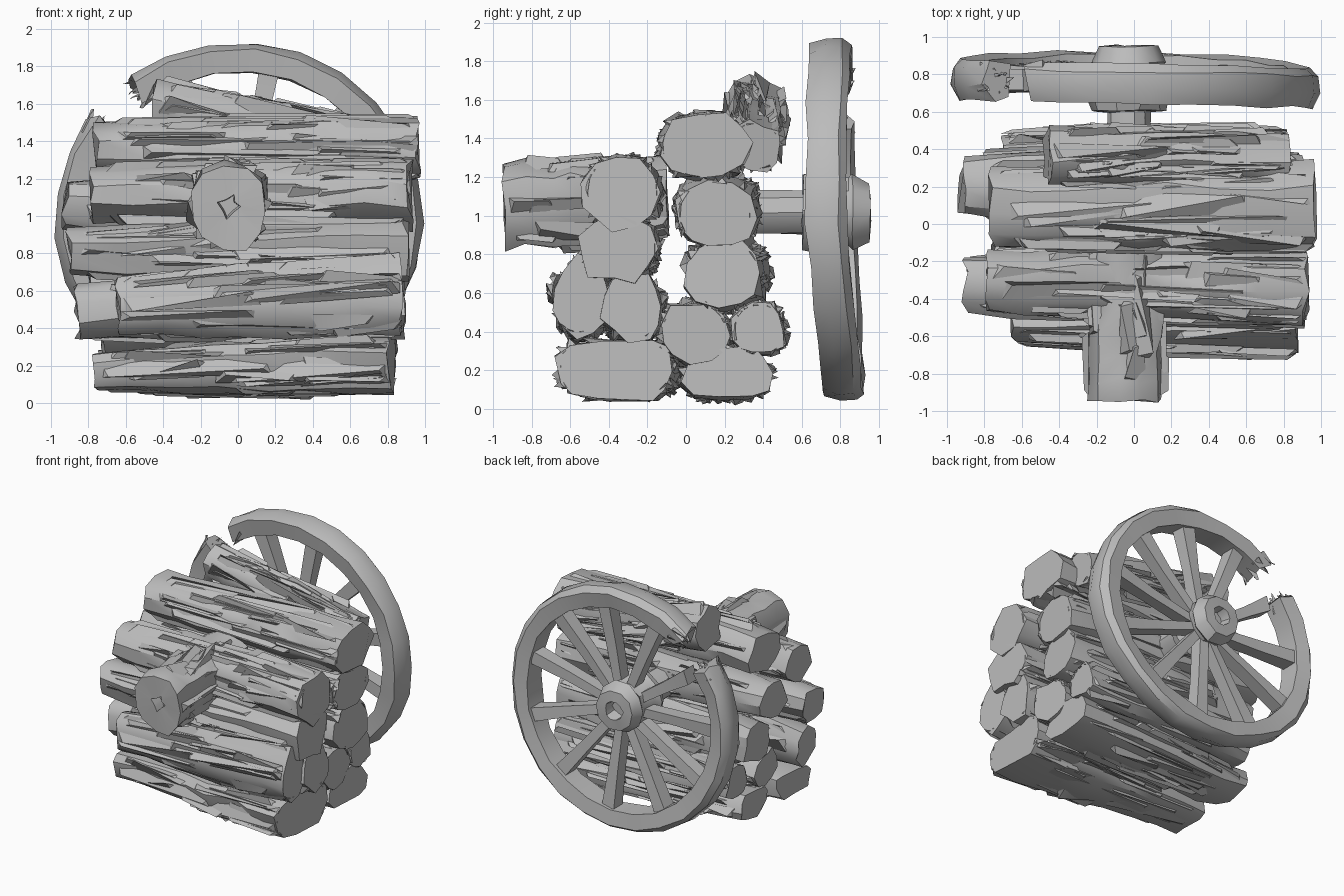
import bpy, bmesh, math, random
from mathutils import Vector

rng = random.Random(11)
if "Cube" in bpy.data.objects:
    bpy.data.objects.remove(bpy.data.objects["Cube"])

mat = bpy.data.materials.new("weathered_grey_wood")
mat.use_nodes = True
GREY = (0.5, 0.5, 0.5, 1)
mat.diffuse_color = GREY
mat.node_tree.nodes["Principled BSDF"].inputs["Base Color"].default_value = GREY


def jit(a):
    return rng.uniform(-a, a)


def finish(bm, name, angle=35):
    bmesh.ops.recalc_face_normals(bm, faces=bm.faces)
    me = bpy.data.meshes.new(name)
    bm.to_mesh(me)
    bm.free()
    me.materials.append(mat)
    ob = bpy.data.objects.new(name, me)
    bpy.context.collection.objects.link(ob)
    bpy.ops.object.select_all(action='DESELECT')
    ob.select_set(True)
    bpy.context.view_layer.objects.active = ob
    bpy.ops.object.shade_smooth_by_angle(angle=math.radians(angle))


def loft(bm, rings):
    """Skin a list of equal-length point rings and cap both ends."""
    vs = [[bm.verts.new(p) for p in r] for r in rings]
    n = len(vs[0])
    for a, b in zip(vs, vs[1:]):
        for j in range(n):
            k = (j + 1) % n
            bm.faces.new((a[j], a[k], b[k], b[j]))
    bm.faces.new(vs[0])
    bm.faces.new(vs[-1])


def squash(c, power):
    return math.copysign(abs(c) ** power, c)


def log(name, p0, p1, ru, rv, sides=11, slivers=46, rough=0.026, box=0.9,
        start=1.0, end=1.0, bulge=0.0, hole=False):
    p0, p1 = Vector(p0), Vector(p1)
    axis = (p1 - p0).normalized()
    u = Vector((0, 1, 0)) if abs(axis.x) > 0.5 else Vector((1, 0, 0))
    u = (u - axis * u.dot(axis)).normalized()
    v = axis.cross(u)
    length = (p1 - p0).length
    groove = [rng.uniform(0.88, 1.08) for _ in range(sides)]

    def at(t, a, s, lift=0.0):
        k = min(max(t, 0), 1)
        s *= start + (end - start) * min(1, k * 1.6) + bulge * math.sin(math.pi * k)
        return (p0 + axis * (t * length) + u * (squash(math.cos(a), box) * (ru * s + lift))
                + v * (squash(math.sin(a), box) * (rv * s + lift)))

    # core with lengthwise grooves and a slight wobble
    bm = bmesh.new()
    rings = []
    for i in range(8):
        t = i / 7
        slip = 0.012 if i in (0, 7) else 0.03
        sway = u * jit(0.01) + v * jit(0.01)
        rings.append([at(t + jit(slip), j * math.tau / sides + jit(0.08), groove[j] + jit(0.07)) + sway
                      for j in range(sides)])
    if hole:
        # knot hole sunk into the outer end
        for t, s in ((0.0, 0.3), (0.1, 0.25)):
            rings.insert(0, [at(t, j * math.tau / sides, s * (0.6 + 0.4 * (j % 3 == 0)))
                             for j in range(sides)])
    loft(bm, rings)
    # long flakes of torn bark lying along the log
    for _ in range(slivers):
        a, w = rng.uniform(0, math.tau), rng.uniform(0.14, 0.36)
        t = rng.uniform(0.0, 0.75)
        e = min(1.0, t + rng.uniform(0.2, 0.6))
        h0, h1 = rng.uniform(0, rough), rng.uniform(0, rough)
        flake = [[at(q, a - w * k, 0.9), at(q + d, a + jit(w), 1.0, h), at(q + jit(0.01), a + w * k, 0.9)]
                 for q, d, h, k in ((t, 0.03, h0, 1), (e, -0.03, h1, 0.6))]
        loft(bm, flake)
    finish(bm, name)


# Stacked logs: thin end (x, y, z), thick end (x, y, z), half-width, half-height,
# cross-section boxiness, thin-end scale, mid bulge
stack = {
    "bottom_front_log": ((-0.76, -0.27, 0.18), (0.82, -0.37, 0.21), 0.31, 0.155, 0.6, 0.65, 0.0),
    "bottom_back_log": ((-0.74, 0.20, 0.17), (0.82, 0.22, 0.18), 0.24, 0.14, 0.8, 0.8, 0.0),
    "low_middle_log": ((-0.72, 0.03, 0.38), (0.84, 0.04, 0.39), 0.18, 0.17, 0.9, 0.85, 0.05),
    "low_back_log": ((-0.70, 0.37, 0.41), (0.82, 0.38, 0.41), 0.14, 0.14, 0.9, 0.9, 0.05),
    "front_log": ((-0.64, -0.53, 0.52), (0.87, -0.55, 0.58), 0.16, 0.20, 0.9, 0.75, 0.0),
    "inner_front_log": ((-0.86, -0.28, 0.49), (0.88, -0.27, 0.53), 0.16, 0.18, 0.9, 0.8, 0.05),
    "middle_back_log": ((-0.80, 0.25, 0.70), (0.87, 0.19, 0.70), 0.20, 0.18, 0.9, 0.85, 0.14),
    "upper_front_log": ((-0.90, -0.33, 0.81), (0.90, -0.34, 0.83), 0.20, 0.18, 0.9, 0.75, 0.0),
    "top_front_log": ((-0.78, -0.31, 1.12), (0.92, -0.33, 1.12), 0.20, 0.19, 0.9, 0.8, 0.0),
    "upper_back_log": ((-0.92, 0.20, 1.06), (0.89, 0.15, 1.01), 0.20, 0.18, 0.9, 0.75, 0.15),
    "top_log": ((-0.76, 0.08, 1.36), (0.96, 0.09, 1.36), 0.235, 0.175, 0.9, 0.88, 0.0),
}
for name, (p0, p1, ry, rz, box, thin, bulge) in stack.items():
    log(name, p0, p1, ry, rz, box=box, start=thin, bulge=bulge)

log("tilted_rough_log", (-0.46, 0.36, 1.57), (0.82, 0.36, 1.36), 0.155, 0.155,
    slivers=70, rough=0.04, end=0.85)
log("cross_log", (-0.05, -0.94, 1.05), (-0.05, -0.1, 1.09), 0.215, 0.235,
    slivers=34, hole=True)

CENTRE = Vector((0.005, 0.755, 0.98))


def wheel_point(a, r, depth):
    # slightly yawed wheel whose lower half leans away from the logs
    x, z = math.cos(a) * r, math.sin(a) * r * 0.96
    return CENTRE + Vector((x, depth - 0.02 * x + 0.075 * max(-z, 0), z))


# Broken rim, open at one upper side of the wheel
bm = bmesh.new()
first, last = math.radians(143), math.radians(488)
section = [(0.825, -0.09), (0.95, -0.115), (0.985, -0.03), (0.98, 0.06), (0.94, 0.10), (0.825, 0.085)]
steps = 24
rings = []
for i in range(steps + 1):
    a = first + (last - first) * i / steps
    torn = 0.05 if i in (0, steps) else 0.006
    rings.append([wheel_point(a + jit(torn), r + jit(0.008), d + jit(0.01)) for r, d in section])
loft(bm, rings)
# splinters at both broken ends
for a, s in ((first, -1), (last, 1)):
    for _ in range(7):
        r, d = rng.uniform(0.84, 0.95), jit(0.08)
        base = [wheel_point(a - s * 0.12, r + q, d + w)
                for q, w in ((-0.03, 0), (0.03, -0.03), (0.03, 0.04))]
        tip = wheel_point(a + s * rng.uniform(0.0, 0.07), r + jit(0.06), d + jit(0.04))
        loft(bm, [base, [tip + Vector((jit(0.01), jit(0.01), jit(0.01))) for _ in range(3)]])
finish(bm, "wheel_rim")

# Tapered spokes, the one facing the break snapped short
COUNT = 11
for k in range(COUNT):
    a = math.radians(79) + k * math.tau / COUNT
    snapped = abs(math.degrees(a) - 136) < 12
    reach = 0.7 if snapped else 0.88
    bm = bmesh.new()
    rings = []
    for r, w, d in ((0.12, 0.035, 0.05), (0.5, 0.042, 0.05), (reach, 0.055, 0.06)):
        torn = 0.06 if snapped and r == reach else 0
        rings.append([wheel_point(a + sx * w / r, r + jit(torn), sd * d + jit(0.008))
                      for sx, sd in ((-1, -1), (1, -1), (1, 1), (-1, 1))])
    loft(bm, rings)
    finish(bm, "spoke_%02d" % (k + 1))

# Lathed hub and axle with a recessed socket at the back
bm = bmesh.new()
outline = [(0.30, 0.115), (0.60, 0.115), (0.605, 0.20), (0.65, 0.215), (0.70, 0.18), (0.84, 0.18),
           (0.86, 0.20), (0.95, 0.16), (0.955, 0.075), (0.88, 0.06)]
sides = 10
loft(bm, [[Vector((-0.03 + math.cos(j * math.tau / sides) * r + jit(0.008), y + jit(0.006),
                   1.02 + math.sin(j * math.tau / sides) * r + jit(0.008)))
           for j in range(sides)] for y, r in outline])
finish(bm, "wheel_hub_and_axle")
